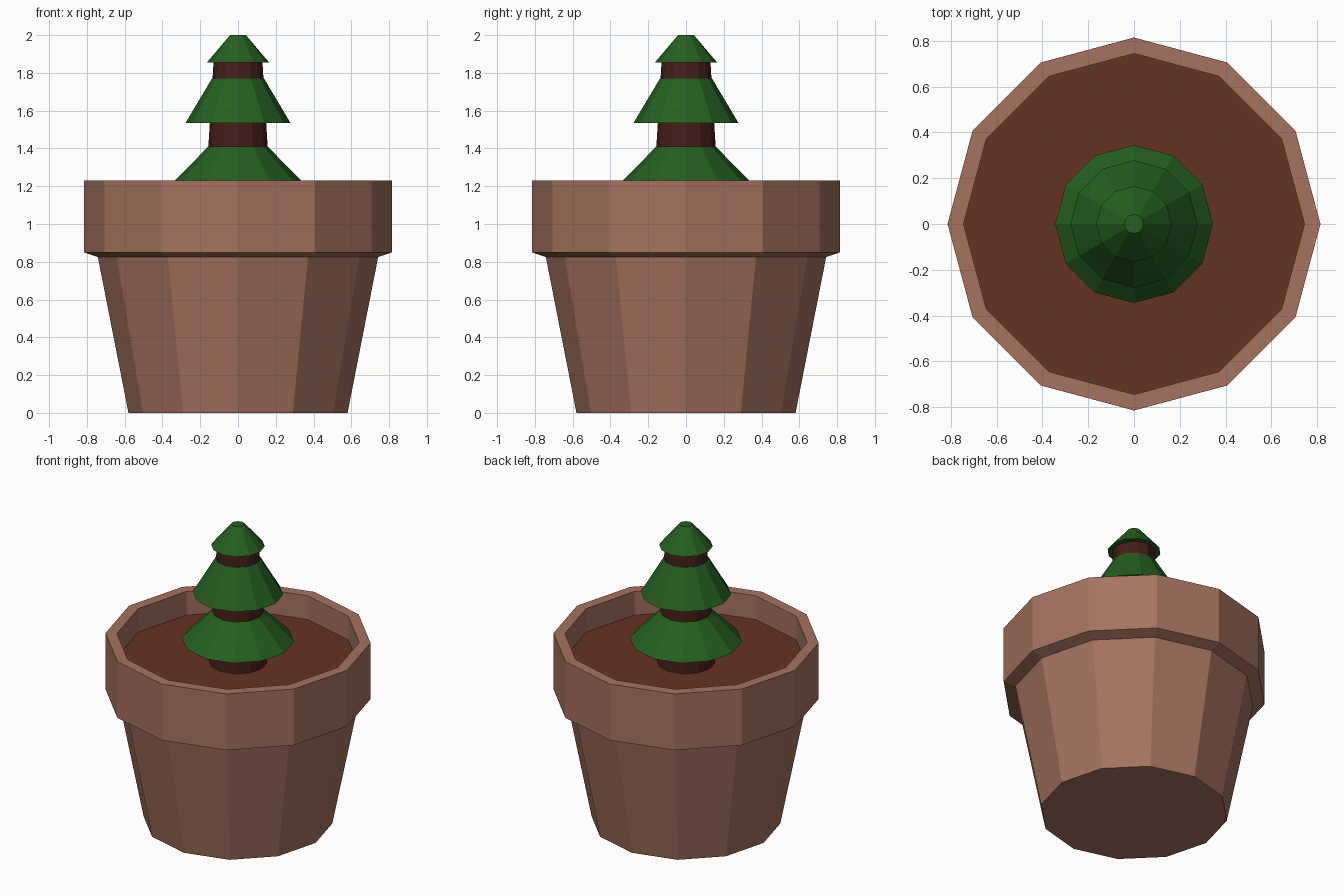
import bpy, bmesh
from math import cos, sin, tau

if "Cube" in bpy.data.objects:
    bpy.data.objects.remove(bpy.data.objects["Cube"])

SIDES = 12

def material(name, rgb):
    m = bpy.data.materials.new(name)
    m.diffuse_color = (*rgb, 1)
    m.use_nodes = True
    m.node_tree.nodes["Principled BSDF"].inputs["Base Color"].default_value = m.diffuse_color
    return m

def lathe(name, profile, mat, cap_start=True, cap_end=True):
    """Spin a (radius, z) profile, listed bottom-outside first, into a 12-sided solid."""
    bm = bmesh.new()
    rings = [[bm.verts.new((r * cos(tau * i / SIDES), r * sin(tau * i / SIDES), z))
              for i in range(SIDES)] for r, z in profile]
    for a, b in zip(rings, rings[1:]):
        for i in range(SIDES):
            j = (i + 1) % SIDES
            bm.faces.new((a[i], a[j], b[j], b[i]))
    if cap_start:
        bm.faces.new(rings[0][::-1])
    if cap_end:
        bm.faces.new(rings[-1])
    me = bpy.data.meshes.new(name)
    bm.to_mesh(me)
    bm.free()
    me.materials.append(mat)
    ob = bpy.data.objects.new(name, me)
    bpy.context.collection.objects.link(ob)
    return ob

clay = material("clay", (0.38, 0.17, 0.115))
earth = material("earth", (0.13, 0.032, 0.017))
bark = material("bark", (0.058, 0.013, 0.010))
needles = material("needles", (0.018, 0.115, 0.014))

# Tapered pot with a thick overhanging rim, open down to the soil
lathe("pot", [(0.58, 0), (0.742, 0.825), (0.815, 0.85), (0.815, 1.23),
              (0.745, 1.23), (0.745, 1.07)], clay, cap_end=False)

# Soil surface
lathe("soil", [(0.745, 1.07)], earth, cap_start=False)

# Trunk running up through the foliage
lathe("trunk", [(0.178, 1.07), (0.128, 1.88)], bark, cap_start=False)

# Three foliage tiers: base radius, base z, top radius, top z
tiers = [("lower", 0.345, 1.22, 0.157, 1.41),
         ("middle", 0.278, 1.535, 0.138, 1.77),
         ("top", 0.165, 1.855, 0.042, 2.0)]
for label, r0, z0, r1, z1 in tiers:
    lathe(f"{label}_foliage", [(r0, z0), (r1, z1)], needles)
